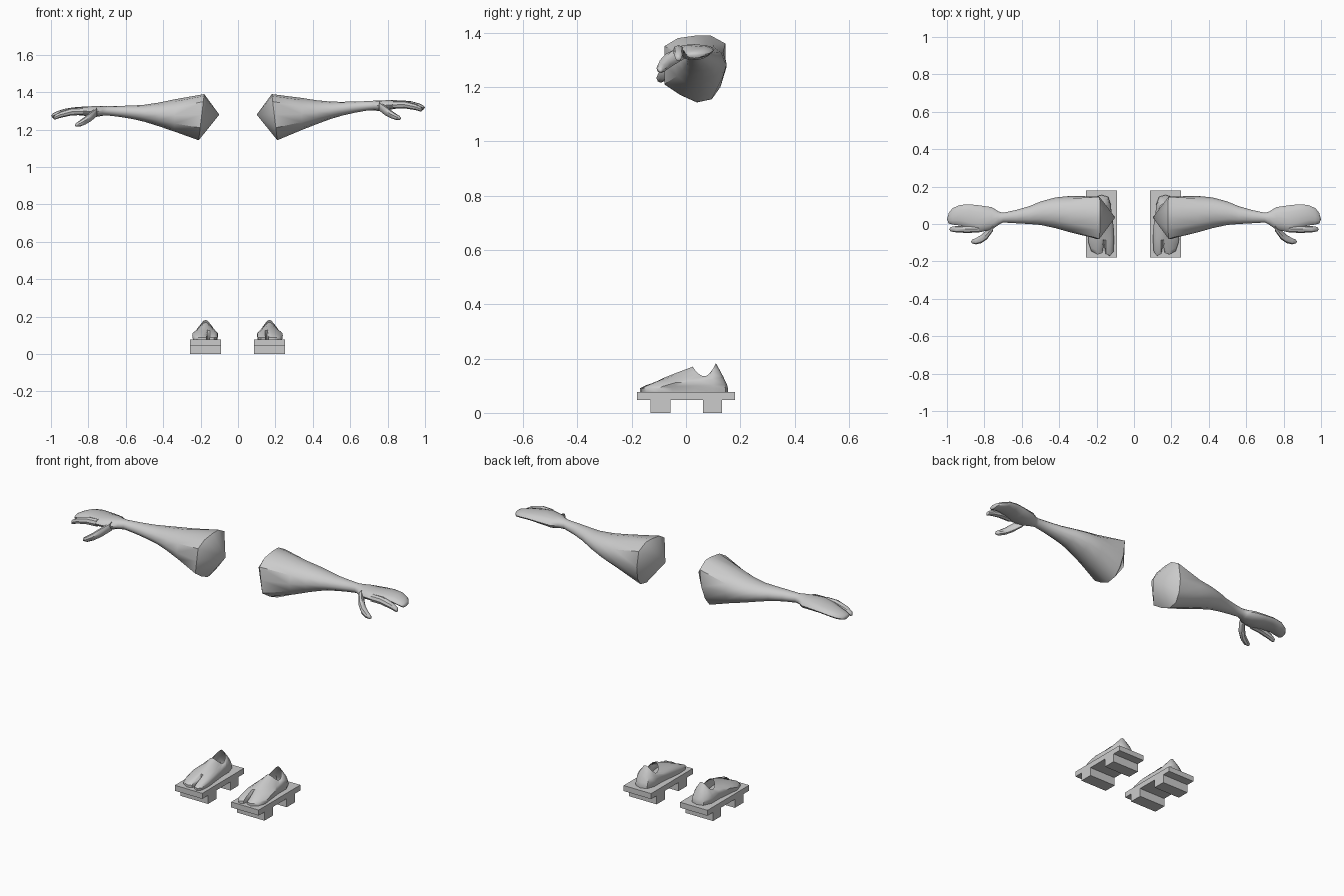
import bpy, bmesh
from math import sin, cos, pi

if "Cube" in bpy.data.objects:
    bpy.data.objects.remove(bpy.data.objects["Cube"])


def finish(name, bm, angle=40):
    bmesh.ops.recalc_face_normals(bm, faces=bm.faces[:])
    me = bpy.data.meshes.new(name)
    bm.to_mesh(me)
    bm.free()
    ob = bpy.data.objects.new(name, me)
    bpy.context.collection.objects.link(ob)
    bpy.ops.object.select_all(action='DESELECT')
    bpy.context.view_layer.objects.active = ob
    ob.select_set(True)
    if angle:
        bpy.ops.object.shade_smooth_by_angle(angle=angle * pi / 180)
    return ob


def loft(bm, rings, start=None, end=None):
    """Bridge equal-length rings; start / end are optional fan apex points."""
    vs = [[bm.verts.new(p) for p in r] for r in rings]
    n = len(vs[0])
    for a, b in zip(vs, vs[1:]):
        for i in range(n):
            j = (i + 1) % n
            bm.faces.new((a[i], a[j], b[j], b[i]))
    for apex, ring in ((start, vs[0]), (end, vs[-1])):
        if apex:
            c = bm.verts.new(apex)
            for i in range(n):
                bm.faces.new((ring[i], ring[(i + 1) % n], c))


def oval(x, y0, y1, z0, z1, n=12):
    return [(x, (y0 + y1) / 2 + (y1 - y0) / 2 * cos(2 * pi * i / n),
             (z0 + z1) / 2 + (z1 - z0) / 2 * sin(2 * pi * i / n)) for i in range(n)]


# Sleeve rim outline (y, z) and arm sections (x, y0, y1, z0, z1)
RIM = [(.147, 1.27), (.145, 1.36), (.09, 1.39), (.04, 1.39), (-.03, 1.38), (-.08, 1.35),
       (-.08, 1.28), (-.08, 1.21), (-.02, 1.17), (.04, 1.143), (.095, 1.155), (.127, 1.20)]
ARM = [(.34, -.045, .15, 1.19, 1.362), (.42, -.022, .142, 1.217, 1.345),
       (.50, -.005, .12, 1.242, 1.333), (.56, .0, .095, 1.256, 1.329),
       (.63, .004, .075, 1.268, 1.327), (.70, .008, .06, 1.276, 1.325),
       (.725, -.005, .067, 1.274, 1.326), (.76, -.03, .09, 1.268, 1.326),
       (.83, -.045, .10, 1.275, 1.323), (.88, -.025, .105, 1.28, 1.319),
       (.93, -.008, .102, 1.276, 1.311), (.97, -.003, .085, 1.266, 1.297),
       (.99, .002, .06, 1.262, 1.287)]
# Digits: path points (x, y, z, radius)
INDEX = [(.83, -.025, 1.298, .02), (.89, -.028, 1.296, .02), (.95, -.028, 1.28, .017),
         (.98, -.028, 1.265, .012)]
THUMB = [(.755, -.015, 1.295, .024), (.785, -.055, 1.272, .026), (.815, -.08, 1.25, .022),
         (.845, -.092, 1.233, .017), (.865, -.094, 1.226, .01)]


def make_arm(name, side):
    bm = bmesh.new()
    rim = [(.195 - .12 * (z - 1.27), y, z) for y, z in RIM]
    loft(bm, [rim] + [oval(*s) for s in ARM], (.10, .035, 1.28), (1.0, .025, 1.274))
    for path in (INDEX, THUMB):
        rings = [oval(x, y - r, y + r, z - r, z + r, 8) for x, y, z, r in path]
        x, y, z, r = path[-1]
        loft(bm, rings, path[0][:3], (x + .008, y, z - .004))
    for v in bm.verts:
        if side > 0:
            v.co.z += .055 * max(0, v.co.x - .2)   # this arm is raised slightly
        v.co.x *= side
    return finish(name, bm)


# Split-toe foot outline (outward, y), starting at the heel
SOLE = [(0, .155), (.035, .145), (.055, .10), (.055, .03), (.064, -.05), (.07, -.10),
        (.055, -.145), (.022, -.163), (-.004, -.155), (-.013, -.105), (-.022, -.16),
        (-.045, -.17), (-.062, -.15), (-.065, -.09), (-.057, -.02), (-.05, .05),
        (-.05, .10), (-.035, .145)]


def make_foot(name, side, cx):
    n = len(SOLE)
    rim = []
    for i in range(n):
        a = 2 * pi * i / n
        c = cos(a)
        rim.append((.036 * sin(a), .0675 + .0425 * c,
                    .135 + (.048 if c > 0 else .035) * c * c))
    rings = [[(u * .97, y, .077) for u, y in SOLE], [(u, y, .09) for u, y in SOLE]]
    for t in (.1, .4, .7):
        ring = []
        for i, ((u, y), (ru, ry, rz)) in enumerate(zip(SOLE, rim)):
            if i == n // 2 and t > .2:
                y = -.157            # toe split closes over the instep
            bulge = 1 + .25 * sin(pi * t)
            ring.append(((u + (ru - u) * t) * bulge, y + (ry - y) * t,
                         .092 + (rz - .092) * t ** .85))
        rings.append(ring)
    rings.append(rim)
    bm = bmesh.new()
    loft(bm, [[(cx + side * u, y, z) for u, y, z in r] for r in rings])
    return finish(name, bm, 50)


def make_clog(name, cx):
    # Side profile of the two-toothed sandal, extruded across
    prof = [(-.18, .077), (-.18, .047), (-.13, .047), (-.13, 0), (-.057, 0), (-.057, .047),
            (.062, .047), (.062, 0), (.132, 0), (.132, .047), (.18, .047), (.18, .077)]
    bm = bmesh.new()
    f = bm.faces.new([bm.verts.new((cx - .083, y, z)) for y, z in prof])
    ext = bmesh.ops.extrude_face_region(bm, geom=[f])['geom']
    bmesh.ops.translate(bm, vec=(.166, 0, 0),
                        verts=[v for v in ext if isinstance(v, bmesh.types.BMVert)])
    if not any(g for g in bm.faces if all(abs(v.co.x - cx + .083) < 1e-5 for v in g.verts)):
        bm.faces.new([v for v in bm.verts if v.co.x < cx][:len(prof)])
    return finish(name, bm, 0)


for label, side, cx in (("right", -1, -.173), ("left", 1, .168)):
    make_arm(label + "_arm", side)
    make_foot(label + "_foot", side, cx)
    make_clog(label + "_wooden_sandal", cx)
